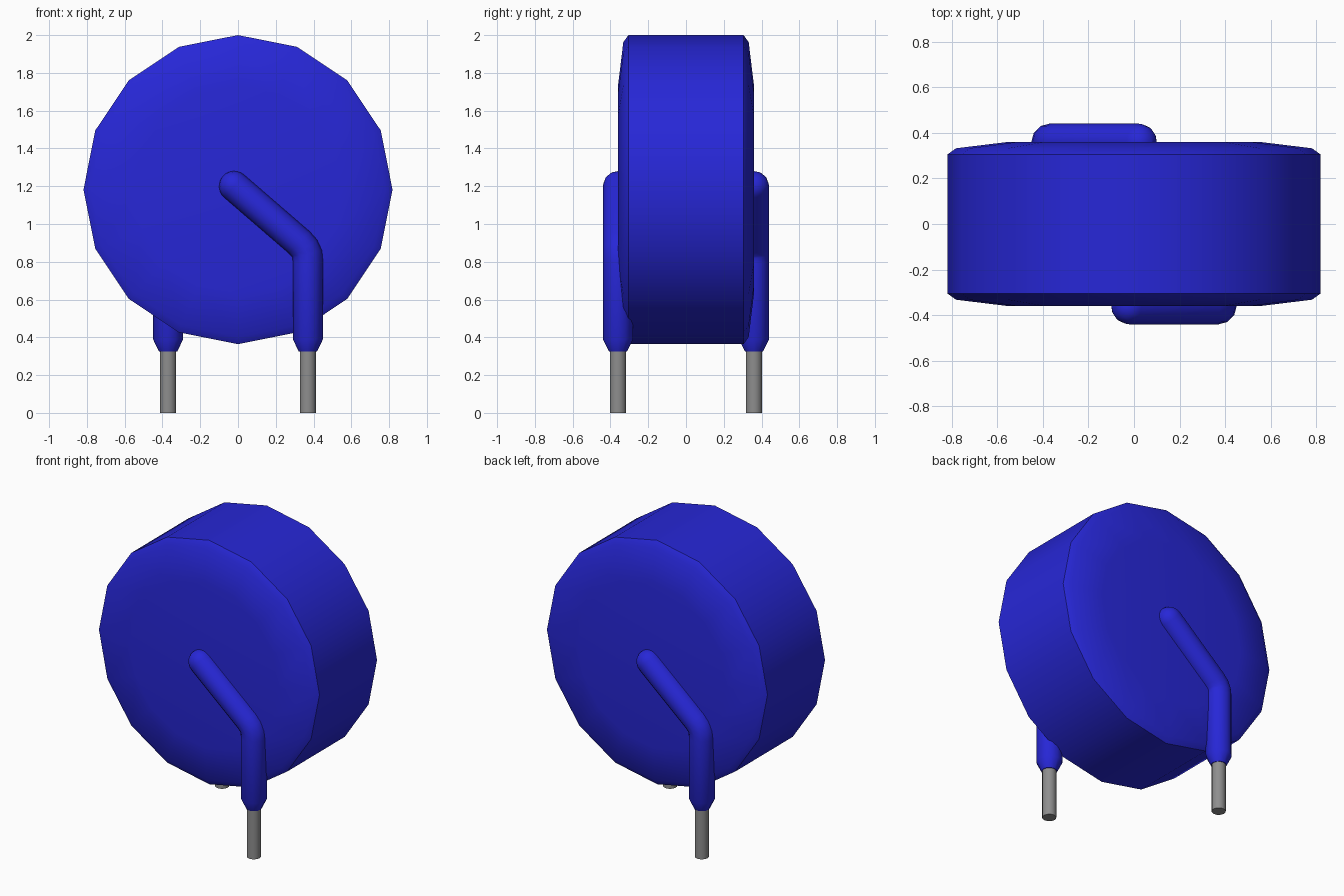
import bpy, bmesh, math
from mathutils import Vector, Matrix

cube = bpy.data.objects.get("Cube")
if cube:
    bpy.data.objects.remove(cube, do_unlink=True)


def material(name, colour, rough):
    m = bpy.data.materials.new(name)
    m.use_nodes = True
    m.diffuse_color = colour
    node = m.node_tree.nodes["Principled BSDF"]
    node.inputs["Base Color"].default_value = colour
    node.inputs["Roughness"].default_value = rough
    return m


BLUE = material("blue coating", (0.02, 0.02, 0.68, 1), 0.5)
GREY = material("grey metal", (0.27, 0.27, 0.27, 1), 0.4)


def select_only(obj):
    bpy.ops.object.select_all(action='DESELECT')
    obj.select_set(True)
    bpy.context.view_layer.objects.active = obj


def smooth(obj, degrees):
    select_only(obj)
    bpy.ops.object.shade_smooth_by_angle(angle=math.radians(degrees))


def mesh_object(name, bm, mat):
    bmesh.ops.recalc_face_normals(bm, faces=bm.faces)
    mesh = bpy.data.meshes.new(name)
    bm.to_mesh(mesh)
    bm.free()
    mesh.materials.append(mat)
    obj = bpy.data.objects.new(name, mesh)
    bpy.context.collection.objects.link(obj)
    return obj


# Sixteen-sided disc body, turned about the y axis from (radius, y) points
half = [(0.55, 0.36), (0.78, 0.332), (0.818, 0.305)]
profile = half + [(r, -y) for r, y in reversed(half)]
centre = Vector((0, 0, 1.182))
bm = bmesh.new()
rings = []
for r, y in profile:
    angles = [math.tau * i / 16 for i in range(16)]
    rings.append([bm.verts.new(centre + Vector((r * math.sin(a), y, r * math.cos(a))))
                  for a in angles])
for a, b in zip(rings, rings[1:]):
    for i in range(16):
        j = (i + 1) % 16
        bm.faces.new((a[i], a[j], b[j], b[i]))
bm.faces.new(rings[0])
bm.faces.new(rings[-1])
smooth(mesh_object("disc_body", bm, BLUE), 30)

# Coated lead path in the x-z plane: rounded end, slanted run, bend, taper
R = 0.08
start, knee = Vector((-0.02, 1.20)), Vector((0.325, 0.902))
slant = (knee - start).normalized()
path = []
for i in range(7):
    t = math.radians(89 - i * 89 / 6)
    path.append((start - slant * R * math.sin(t), math.cos(t)))
path += [(knee, 1), (Vector((0.352, 0.872)), 1), (Vector((0.367, 0.84)), 1),
         (Vector((0.37, 0.80)), 1), (Vector((0.37, 0.39)), 1),
         (Vector((0.37, 0.325)), 0.6)]


def lead(side, turn):
    # Blue coated part
    curve = bpy.data.curves.new(side + "_coated_lead", 'CURVE')
    curve.dimensions = '3D'
    curve.bevel_depth = R
    curve.bevel_resolution = 4
    curve.use_fill_caps = True
    spline = curve.splines.new('POLY')
    spline.points.add(len(path) - 1)
    for point, (p, radius) in zip(spline.points, path):
        point.co = (p.x, -0.36, p.y, 1)
        point.radius = radius
    curve.materials.append(BLUE)
    obj = bpy.data.objects.new(side + "_coated_lead", curve)
    bpy.context.collection.objects.link(obj)
    select_only(obj)
    bpy.ops.object.convert(target='MESH')
    obj = bpy.context.object
    obj.data.transform(turn)
    smooth(obj, 35)

    # Bare metal pin
    bm = bmesh.new()
    bmesh.ops.create_cone(bm, cap_ends=True, segments=16, radius1=0.043, radius2=0.043,
                          depth=0.34, matrix=turn @ Matrix.Translation((0.37, -0.36, 0.17)))
    smooth(mesh_object(side + "_metal_pin", bm, GREY), 35)


# The back lead is the front one turned half way round
lead("front", Matrix.Identity(4))
lead("back", Matrix.Rotation(math.pi, 4, 'Z'))
